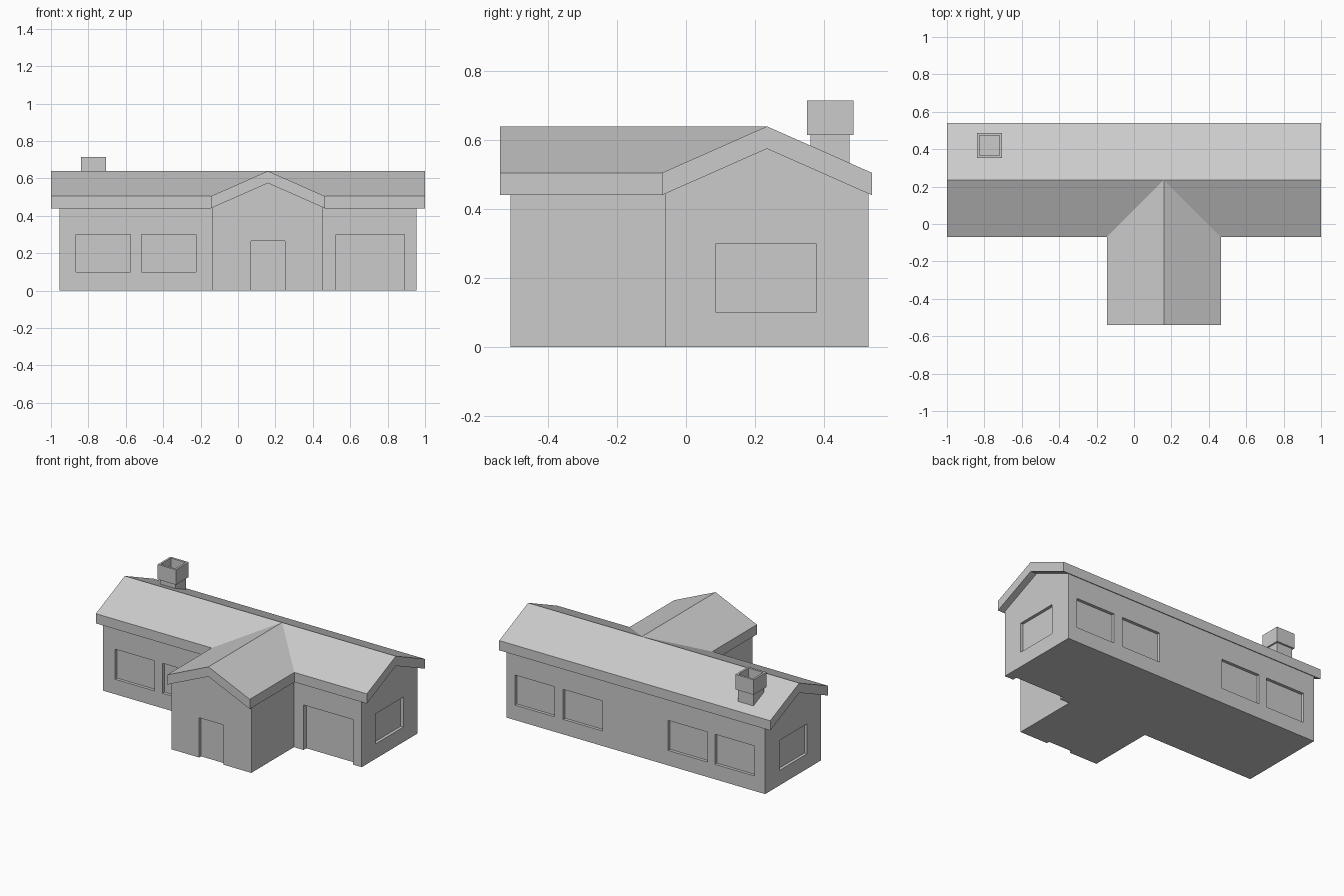
import bpy, bmesh
from mathutils import Vector

if "Cube" in bpy.data.objects:
    bpy.data.objects.remove(bpy.data.objects["Cube"])

SLOPE = 0.135 / 0.305      # roof pitch
MAIN_Y, WING_X = 0.235, 0.16   # ridge positions


def finish(name, bm):
    bmesh.ops.recalc_face_normals(bm, faces=bm.faces)
    mesh = bpy.data.meshes.new(name)
    bm.to_mesh(mesh)
    bm.free()
    ob = bpy.data.objects.new(name, mesh)
    bpy.context.collection.objects.link(ob)
    return ob


def box(name, x0, x1, y0, y1, z0, z1):
    bm = bmesh.new()
    bmesh.ops.create_cube(bm, size=1)
    for v in bm.verts:
        v.co = Vector((x1 if v.co.x > 0 else x0,
                       y1 if v.co.y > 0 else y0,
                       z1 if v.co.z > 0 else z0))
    return finish(name, bm)


def gable(name, axis, half, ridge, base, a, b):
    """Gabled prism running along x (main house) or y (front wing)."""
    eave = ridge - half * SLOPE
    profile = [(-half, base), (half, base), (half, eave), (0, ridge), (-half, eave)]
    bm = bmesh.new()
    if axis == 'x':
        vs = [bm.verts.new((a, MAIN_Y + u, z)) for u, z in profile]
        move = (b - a, 0, 0)
    else:
        vs = [bm.verts.new((WING_X + u, a, z)) for u, z in profile]
        move = (0, b - a, 0)
    face = bm.faces.new(vs)
    ext = bmesh.ops.extrude_face_region(bm, geom=[face])
    bmesh.ops.translate(bm, vec=move,
                        verts=[g for g in ext['geom'] if isinstance(g, bmesh.types.BMVert)])
    # extrude keeps the start cap when the face has no neighbours
    bmesh.ops.holes_fill(bm, edges=bm.edges)
    return finish(name, bm)


def combine(target, tool, operation):
    """Apply a boolean and discard the tool object."""
    mod = target.modifiers.new("bool", 'BOOLEAN')
    mod.operation, mod.solver, mod.object = operation, 'EXACT', tool
    bpy.context.view_layer.update()
    deps = bpy.context.evaluated_depsgraph_get()
    mesh = bpy.data.meshes.new_from_object(target.evaluated_get(deps))
    target.modifiers.clear()
    target.data = mesh
    bpy.data.objects.remove(tool)


# Walls: long main house plus front wing
walls = gable("walls", 'x', 0.295, 0.575, 0, -0.955, 0.955)
combine(walls, gable("wing", 'y', 0.295, 0.575, 0, -0.51, MAIN_Y), 'UNION')

# Recessed windows, front door and garage door
D = 0.02
FRONT, BACK, SIDE = -0.06, 0.53, 0.955
recesses = [(x, x + 0.29, FRONT - 0.1, FRONT + D, 0.1, 0.3) for x in (-0.865, -0.515)]
recesses += [(x, x + 0.29, BACK - D, BACK + 0.1, 0.1, 0.3)
             for x in (-0.875, -0.53, 0.245, 0.6)]
recesses += [(SIDE - D, SIDE + 0.1, 0.087, 0.378, 0.1, 0.3),
             (-SIDE - 0.1, -SIDE + D, 0.087, 0.378, 0.1, 0.3),
             (0.07, 0.25, -0.6, -0.51 + D, -0.1, 0.265),
             (0.525, 0.89, FRONT - 0.1, FRONT + 0.03, -0.1, 0.3)]
for r in recesses:
    combine(walls, box("recess", *r), 'DIFFERENCE')

# Roof: crossed gables, hollowed by parallel gables to leave an even slab
roof = gable("roof", 'x', 0.305, 0.64, 0.3, -1, 1)
combine(roof, gable("wing_roof", 'y', 0.305, 0.64, 0.3, -0.54, MAIN_Y), 'UNION')
combine(roof, gable("under_main", 'x', 0.5, 0.575, 0.2, -1.1, 1.1), 'DIFFERENCE')
combine(roof, gable("under_wing", 'y', 0.5, 0.575, 0.2, -0.7, MAIN_Y), 'DIFFERENCE')

# Chimney: narrow stack with a wider hollow cap
box("chimney_stack", -0.83, -0.715, 0.362, 0.475, 0.52, 0.62)
cap = box("chimney_cap", -0.84, -0.705, 0.352, 0.487, 0.615, 0.715)
combine(cap, box("flue", -0.827, -0.718, 0.366, 0.473, 0.63, 0.8), 'DIFFERENCE')
